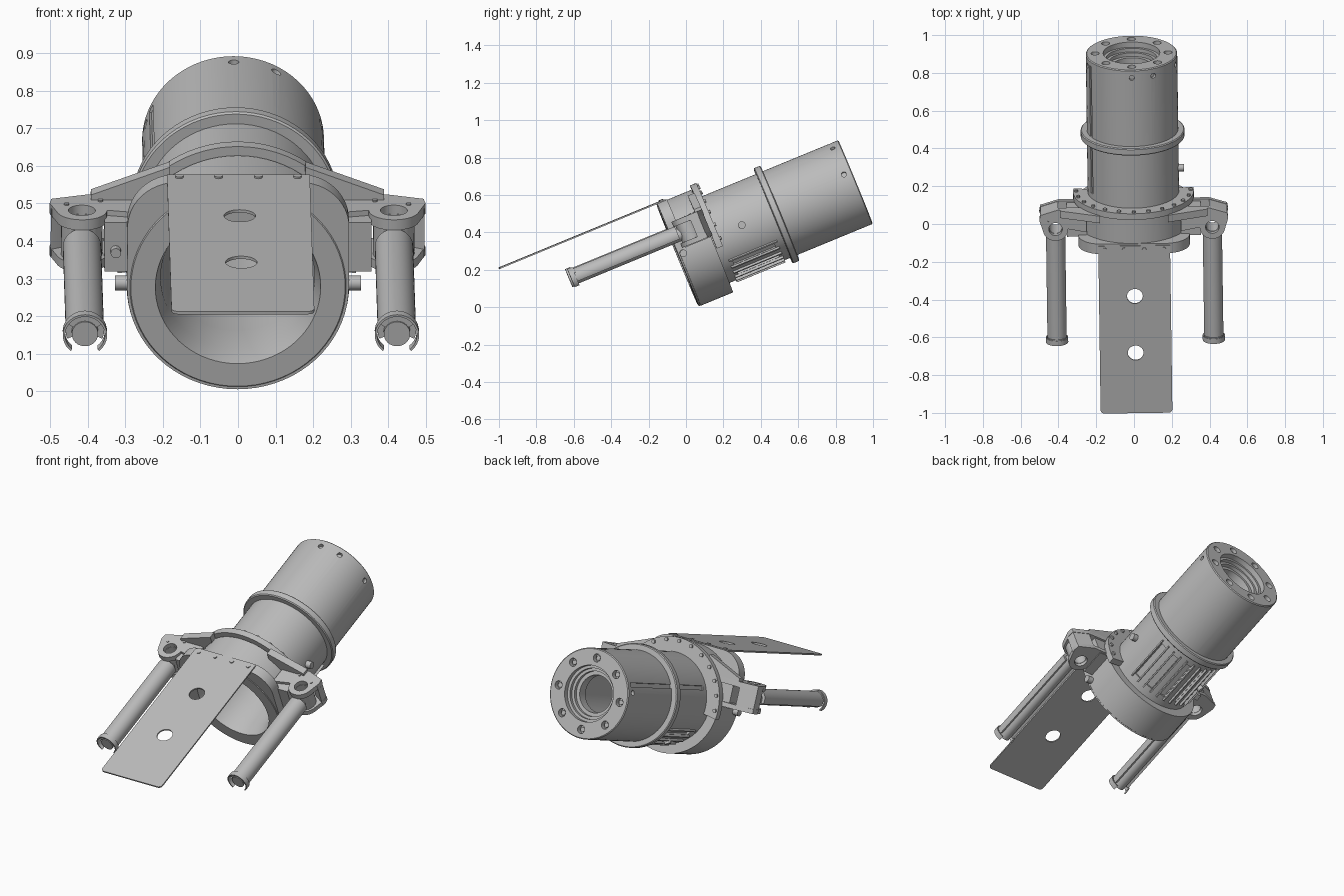
import bpy, bmesh
from math import sin, cos, pi, radians
from mathutils import Matrix, Vector

old = bpy.data.objects.get("Cube")
if old:
    bpy.data.objects.remove(old)

gray = bpy.data.materials.new("machined_gray")
gray.use_nodes = True
GRAY = (0.5, 0.5, 0.5, 1)
gray.diffuse_color = GRAY
gray.node_tree.nodes["Principled BSDF"].inputs["Base Color"].default_value = GRAY

# Everything is built level along y (front face at y = 0), then tilted by this placement
PLACE = (Matrix.Translation((0, -0.046, 0.277)) @ Matrix.Rotation(radians(0.8), 4, 'Z')
         @ Matrix.Rotation(radians(22.4), 4, 'X'))
parts = []


def finish(name, bm):
    bmesh.ops.recalc_face_normals(bm, faces=bm.faces)
    mesh = bpy.data.meshes.new(name)
    bm.to_mesh(mesh)
    bm.free()
    mesh.materials.append(gray)
    obj = bpy.data.objects.new(name, mesh)
    bpy.context.collection.objects.link(obj)
    obj.matrix_world = PLACE
    parts.append(obj)
    return obj


def lathe(name, profile, segs=72):
    """Closed (radius, y) profile turned about the y axis."""
    bm = bmesh.new()
    rings = [[bm.verts.new((r * cos(2 * pi * i / segs), y, r * sin(2 * pi * i / segs)))
              for r, y in profile] for i in range(segs)]
    n = len(profile)
    for i in range(segs):
        a, b = rings[i], rings[(i + 1) % segs]
        for j in range(n):
            k = (j + 1) % n
            bm.faces.new((a[j], a[k], b[k], b[j]))
    return finish(name, bm)


def prism(name, outline, axis, lo, hi):
    """2D outline extruded along y (x, z points) or along z (x, y points)."""
    bm = bmesh.new()
    def put(p, d):
        return bm.verts.new((p[0], d, p[1]) if axis == 'Y' else (p[0], p[1], d))
    bottom, top = [put(p, lo) for p in outline], [put(p, hi) for p in outline]
    bm.faces.new(bottom)
    bm.faces.new(top[::-1])
    for i in range(len(outline)):
        j = (i + 1) % len(outline)
        bm.faces.new((bottom[i], top[i], top[j], bottom[j]))
    return finish(name, bm)


def rod(name, start, end, radius, segs=20):
    start, end = Vector(start), Vector(end)
    d = end - start
    bm = bmesh.new()
    m = Matrix.Translation((start + end) / 2) @ d.to_track_quat('Z', 'Y').to_matrix().to_4x4()
    bmesh.ops.create_cone(bm, cap_ends=True, segments=segs, radius1=radius, radius2=radius,
                          depth=d.length, matrix=m)
    return finish(name, bm)


def side_box(name, angle, radius, depth, width, y0, y1):
    """Box lying along the barrel wall at the given angle around it."""
    bm = bmesh.new()
    m = (Matrix.Rotation(-radians(angle), 4, 'Y') @ Matrix.Translation((radius, (y0 + y1) / 2, 0))
         @ Matrix.Diagonal((depth, y1 - y0, width, 1)))
    bmesh.ops.create_cube(bm, size=1, matrix=m)
    return finish(name, bm)


def arc(cx, cy, r, a0, a1, n=12):
    return [(cx + r * cos(radians(a0 + (a1 - a0) * i / n)),
             cy + r * sin(radians(a0 + (a1 - a0) * i / n))) for i in range(n + 1)]


def band(r_out, r_in, a0, a1, cx=0, cy=0, n=32):
    return arc(cx, cy, r_out, a0, a1, n) + arc(cx, cy, r_in, a1, a0, n)


def cut(obj, cutters):
    for c in cutters:
        c.hide_render = True
        mod = obj.modifiers.new("cut", 'BOOLEAN')
        mod.operation, mod.solver, mod.object = 'DIFFERENCE', 'EXACT', c
    deps = bpy.context.evaluated_depsgraph_get()
    mesh = bpy.data.meshes.new_from_object(obj.evaluated_get(deps))
    obj.modifiers.clear()
    obj.data = mesh
    for c in cutters:
        parts.remove(c)
        bpy.data.objects.remove(c)


# Barrel: hollow tube with a stepped rear opening
barrel = lathe("barrel", [(0.242, 0.19), (0.242, 1.025), (0.237, 1.03), (0.15, 1.03), (0.15, 1.0),
                          (0.135, 1.0), (0.135, 0.98), (0.12, 0.98), (0.12, 0.96), (0.1, 0.96),
                          (0.1, 0.9), (0.205, 0.9), (0.205, 0.19)])
cutters = []
for i in range(8):
    a = i * pi / 4
    x, z = 0.193 * cos(a), 0.193 * sin(a)
    cutters.append(rod("bolt_hole_cutter", (x, 1.0, z), (x, 1.05, z), 0.022))
SLOTS = [-90 + k * 21 for k in (-2.5, -1.5, -0.5, 0.5, 1.5, 2.5)]
for a in SLOTS:
    cutters.append(side_box("slot_cutter", a, 0.245, 0.03, 0.035, 0.26, 0.5))
cutters.append(side_box("groove_cutter", 155, 0.245, 0.02, 0.022, 0.27, 1.0))
for a in (90, 62, 15, 165):
    d = Vector((cos(radians(a)), 0, sin(radians(a))))
    y = Vector((0, 0.985, 0))
    cutters.append(rod("rim_hole_cutter", d * 0.225 + y, d * 0.26 + y, 0.014))
cut(barrel, cutters)
for i in range(8):
    a = i * pi / 4
    x, z = 0.193 * cos(a), 0.193 * sin(a)
    rod("rear_bolt", (x, 0.99, z), (x, 1.015, z), 0.014, 6)

# Raised rails either side of each underside slot
for a in SLOTS:
    for s in (-1, 1):
        side_box("slot_rail", a + s * 5.5, 0.245, 0.02, 0.008, 0.24, 0.52)

lathe("middle_ring", [(0.235, 0.553), (0.27, 0.553), (0.275, 0.558), (0.275, 0.588),
                      (0.27, 0.593), (0.235, 0.593)])

# Front drum with bevelled mouth
lathe("front_drum", [(0.22, 0.0), (0.285, 0.0), (0.296, 0.012), (0.296, 0.2), (0.205, 0.2),
                     (0.205, 0.07)])
plate = prism("front_plate", arc(0, 0, 0.295, 180, 360, 36) + arc(0.165, 0.17, 0.13, 0, 90)
              + arc(-0.165, 0.17, 0.13, 90, 180), 'Y', 0.003, 0.06)
cut(plate, [rod("mouth_cutter", (0, -0.1, 0), (0, 0.2, 0), 0.23, 72)])

# Half collar with its ring of bolts
prism("half_collar", band(0.32, 0.235, -8, 188, n=48), 'Y', 0.205, 0.24)
for i in range(13):
    a = pi * i / 12
    x, z = 0.303 * cos(a), 0.303 * sin(a)
    rod("collar_bolt", (x, 0.235, z), (x, 0.25, z), 0.01, 12)

# Long flat tongue with two holes and four screws
tongue = prism("tongue", arc(-0.17, -0.888, 0.02, 180, 270, 5) + arc(0.17, -0.888, 0.02, 270, 360, 5)
               + [(0.19, 0.05), (-0.19, 0.05)], 'Z', 0.296, 0.304)
cut(tongue, [rod("tongue_hole_cutter", (0, y, 0.2), (0, y, 0.4), 0.042, 32)
             for y in (-0.239, -0.563)])
for x in (-0.157, -0.053, 0.053, 0.157):
    rod("tongue_screw", (x, 0.03, 0.3), (x, 0.03, 0.309), 0.011, 12)

# Side fittings, mirrored left and right
EX, EY = 0.415, 0.1
for s, side in ((1, "left"), (-1, "right")):
    def flip(pts):
        return [(s * x, y) for x, y in pts]

    ear = flip(arc(EX, EY, 0.067, 180, 340) + [(0.5, 0.15), (0.495, 0.18), (0.4, 0.21),
                                               (0.25, 0.21), (0.25, 0.08)])
    for label, lo, hi in (("upper", 0.15, 0.18), ("lower", 0.03, 0.055)):
        lug = prism(f"{side}_{label}_lug", ear, 'Z', lo, hi)
        cut(lug, [rod("lug_cutter", (s * EX, EY, lo - 0.1), (s * EX, EY, hi + 0.1), 0.036, 24)])
    prism(f"{side}_bracket_block", flip([(0.25, 0.05), (0.355, 0.05), (0.355, 0.2), (0.25, 0.2)]),
          'Z', 0.025, 0.165)
    prism(f"{side}_bracket_cheek", flip([(0.44, 0.16), (0.497, 0.13), (0.494, 0.178), (0.4, 0.208)]),
          'Z', 0.035, 0.17)
    prism(f"{side}_sloped_web", flip([(0.18, 0.15), (0.39, 0.165), (0.39, 0.195), (0.18, 0.275)]),
          'Y', 0.17, 0.21)
    pivot = rod(f"{side}_pivot", (s * EX, EY, 0.05), (s * EX, EY, 0.155), 0.055, 32)
    cut(pivot, [rod("pivot_cutter", (s * EX, EY, 0.0), (s * EX, EY, 0.2), 0.034, 24)])

    # Arm: rod under an open shell, ending in a spring clip
    rod(f"{side}_arm_rod", (s * EX, -0.57, 0.1), (s * EX, 0.06, 0.1), 0.035, 32)
    prism(f"{side}_arm_shell", band(0.051, 0.035, -25, 205, s * EX, 0.1), 'Y', -0.55, 0.04)
    prism(f"{side}_arm_clip", band(0.059, 0.053, -50, 230, s * EX, 0.1), 'Y', -0.578, -0.55)
    prism(f"{side}_clip_bridge", band(0.056, 0.033, 30, 150, s * EX, 0.1), 'Y', -0.565, -0.545)

    rod(f"{side}_drum_pin", (s * 0.28, 0.03, 0), (s * 0.327, 0.03, 0), 0.02)
    for x, y in ((0.365, 0.165), (0.455, 0.14)):
        rod(f"{side}_lug_screw", (s * x, y, 0.17), (s * x, y, 0.184), 0.007, 10)

rod("barrel_knob", (0.23, 0.377, 0.02), (0.27, 0.377, 0.02), 0.02)
rod("underside_knob", (-0.13, 0.38, -0.19), (-0.15, 0.38, -0.22), 0.018)
rod("bracket_screw", (-0.325, 0.03, 0.085), (-0.325, 0.06, 0.085), 0.014, 12)

# Smooth the round walls, keep the edges crisp
bpy.ops.object.select_all(action='DESELECT')
for obj in parts:
    obj.select_set(True)
bpy.context.view_layer.objects.active = parts[0]
bpy.ops.object.shade_smooth_by_angle(angle=radians(30))
